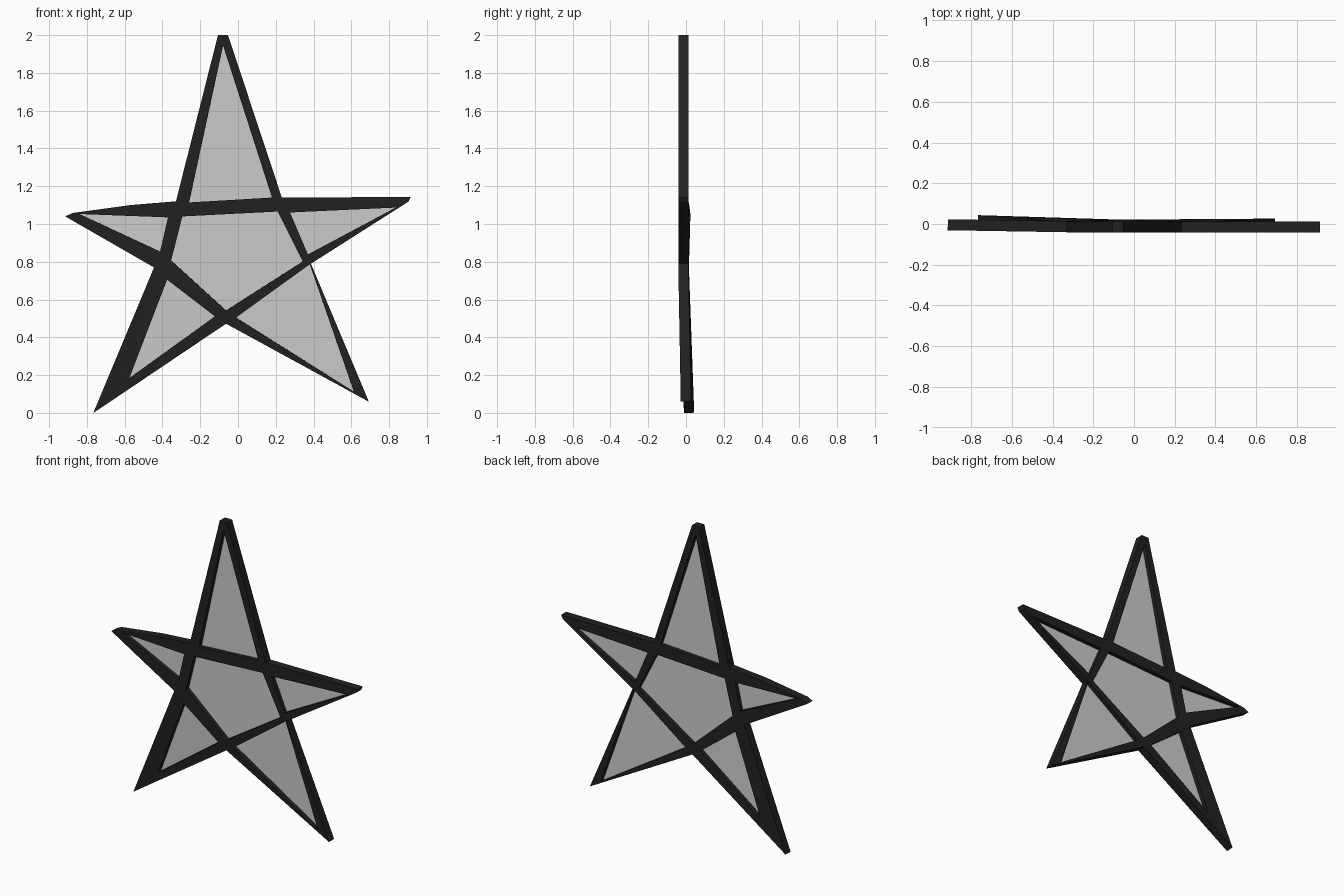
import bpy, bmesh

if "Cube" in bpy.data.objects:
    bpy.data.objects.remove(bpy.data.objects["Cube"])

# Star outline and window corners as (x, z) in the front plane
OUTLINE = [(-0.106, 2.0), (-0.053, 2.0), (0.232, 1.14), (0.914, 1.143), (0.902, 1.118),
           (0.386, 0.79), (0.692, 0.06), (-0.063, 0.473), (-0.766, 0.0), (-0.444, 0.77),
           (-0.914, 1.04), (-0.877, 1.058), (-0.57, 1.10), (-0.328, 1.12)]
WINDOWS = [
    [(-0.079, 1.945), (0.18, 1.14), (-0.259, 1.114)],                     # top point
    [(0.835, 1.087), (0.275, 1.061), (0.37, 0.839)],                      # right point
    [(0.613, 0.113), (0.38, 0.787), (-0.011, 0.505)],                     # lower right point
    [(-0.576, 0.183), (-0.375, 0.706), (-0.121, 0.511)],                  # lower left point
    [(-0.84, 1.053), (-0.37, 1.035), (-0.412, 0.854)],                    # left point
    [(-0.296, 1.04), (0.211, 1.066), (0.343, 0.802), (-0.063, 0.542), (-0.354, 0.807)],
]
THICKNESS = 0.054


def depth(x, z):
    """Slight backward lean of the legs and the left point."""
    legs = max(0, 0.75 - z) / 0.75 * (0.022 - 0.011 * x)
    left = 0.01 * max(0, -x - 0.3) / 0.6 if z > 0.75 else 0
    return -0.014 + legs + left


def loop_verts(bm, points):
    return [bm.verts.new((x, depth(x, z), z)) for x, z in points]


def finish(bm, name):
    bmesh.ops.recalc_face_normals(bm, faces=bm.faces)
    mesh = bpy.data.meshes.new(name)
    bm.to_mesh(mesh)
    bm.free()
    ob = bpy.data.objects.new(name, mesh)
    bpy.context.collection.objects.link(ob)
    return ob


# Dark frame: outline with windows cut out, given thickness
bm = bmesh.new()
edges = []
for points in [OUTLINE] + WINDOWS:
    vs = loop_verts(bm, points)
    edges += [bm.edges.new((a, b)) for a, b in zip(vs, vs[1:] + vs[:1])]
bmesh.ops.triangle_fill(bm, edges=edges, use_beauty=True, normal=(0, -1, 0))
frame = finish(bm, "star_frame")
solid = frame.modifiers.new("thickness", "SOLIDIFY")
solid.thickness = THICKNESS
solid.offset = 0

black = bpy.data.materials.new("black")
black.diffuse_color = (0.015, 0.015, 0.015, 1)
black.use_nodes = True
black.node_tree.nodes["Principled BSDF"].inputs["Base Color"].default_value = black.diffuse_color
frame.data.materials.append(black)

# Grey panes filling the windows
bm = bmesh.new()
for points in WINDOWS:
    bm.faces.new(loop_verts(bm, points))
finish(bm, "window_panes")
